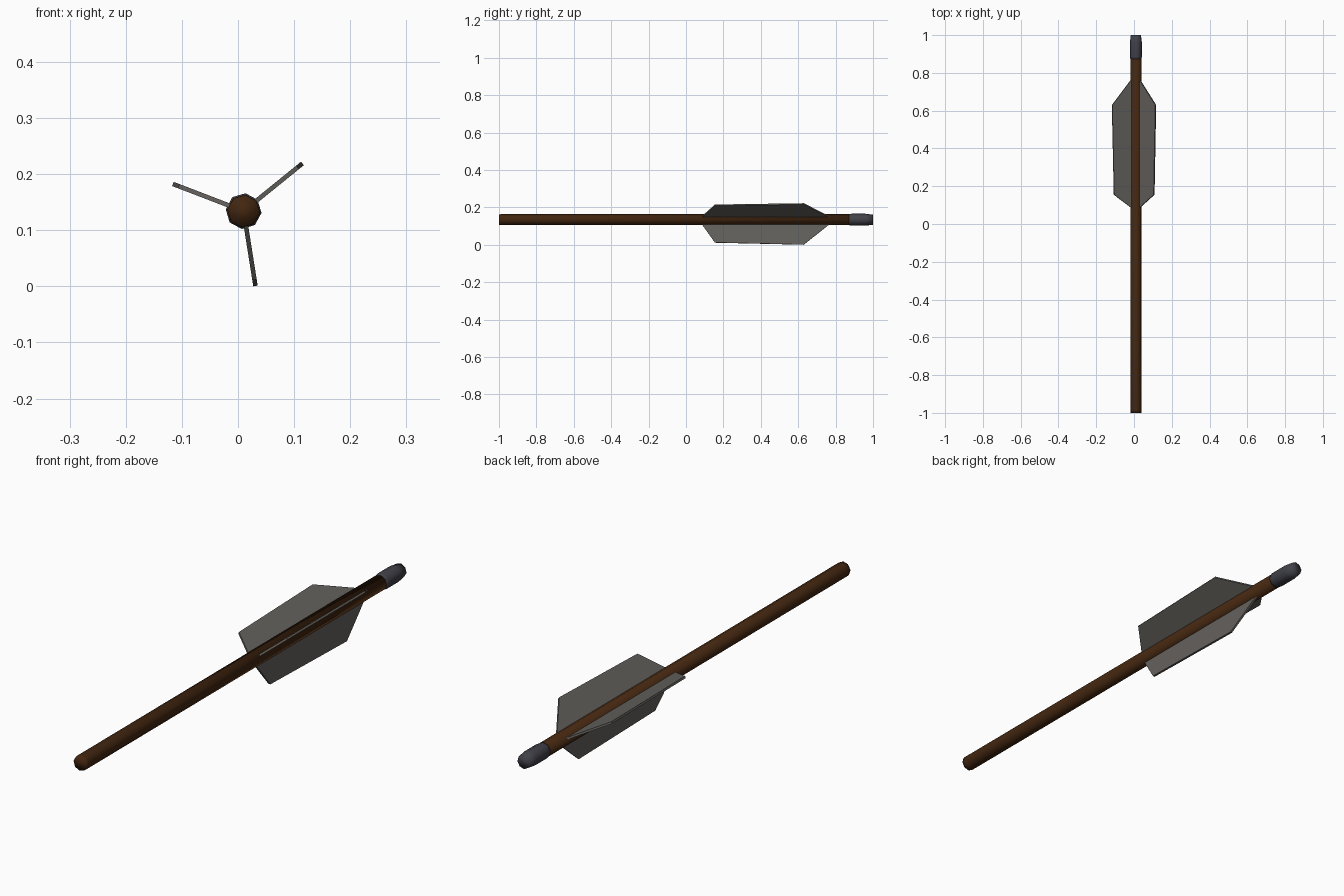
import bpy, bmesh, math
from mathutils import Vector

if "Cube" in bpy.data.objects:
    bpy.data.objects.remove(bpy.data.objects["Cube"])

CX, CZ = 0.010, 0.134          # arrow axis
TURN = math.radians(39)        # direction of the first feather


def material(name, rgb):
    m = bpy.data.materials.new(name)
    m.diffuse_color = (*rgb, 1)
    m.use_nodes = True
    m.node_tree.nodes["Principled BSDF"].inputs["Base Color"].default_value = m.diffuse_color
    return m


def finish(name, bm, mat, smooth):
    bmesh.ops.recalc_face_normals(bm, faces=bm.faces[:])
    for f in bm.faces:
        f.smooth = smooth
    mesh = bpy.data.meshes.new(name)
    bm.to_mesh(mesh)
    bm.free()
    mesh.materials.append(mat)
    ob = bpy.data.objects.new(name, mesh)
    bpy.context.collection.objects.link(ob)
    return ob


def lathe(name, profile, mat, sides=8):
    """Eight-sided tube along y from (y, radius) pairs."""
    bm = bmesh.new()
    rings = []
    for y, r in profile:
        rings.append([bm.verts.new((CX + r * math.cos(TURN + k * math.tau / sides), y,
                                    CZ + r * math.sin(TURN + k * math.tau / sides)))
                      for k in range(sides)])
    for a, b in zip(rings, rings[1:]):
        for k in range(sides):
            n = (k + 1) % sides
            bm.faces.new((a[k], a[n], b[n], b[k]))
    bm.faces.new(rings[0])
    bm.faces.new(rings[-1])
    return finish(name, bm, mat, True)


def feather(name, angle, mat, half=0.004):
    """Thin plate standing out radially from the shaft."""
    out = Vector((math.cos(angle), 0, math.sin(angle)))
    side = Vector((-math.sin(angle), 0, math.cos(angle))) * half
    outline = [(0.08, 0.018), (0.155, 0.124), (0.63, 0.135), (0.775, 0.018)]
    bm = bmesh.new()
    a, b = [[bm.verts.new(Vector((CX, y, CZ)) + out * r + side * s) for y, r in outline]
            for s in (-1, 1)]
    bm.faces.new(a)
    bm.faces.new(b)
    for k in range(4):
        n = (k + 1) % 4
        bm.faces.new((a[k], a[n], b[n], b[k]))
    return finish(name, bm, mat, False)


wood = material("dark brown wood", (0.055, 0.019, 0.005))
grey = material("feather grey", (0.125, 0.117, 0.107))
steel = material("dark blue grey", (0.052, 0.052, 0.066))

# Shaft
lathe("shaft", [(-1.0, 0.029), (-0.985, 0.0295), (0.88, 0.0295)], wood)
# Nock at the rear end
lathe("nock", [(0.87, 0.029), (0.885, 0.032), (0.96, 0.032), (1.0, 0.027)], steel)
# Three feathers
for i in range(3):
    feather(f"feather_{i + 1}", TURN + i * math.tau / 3, grey)
